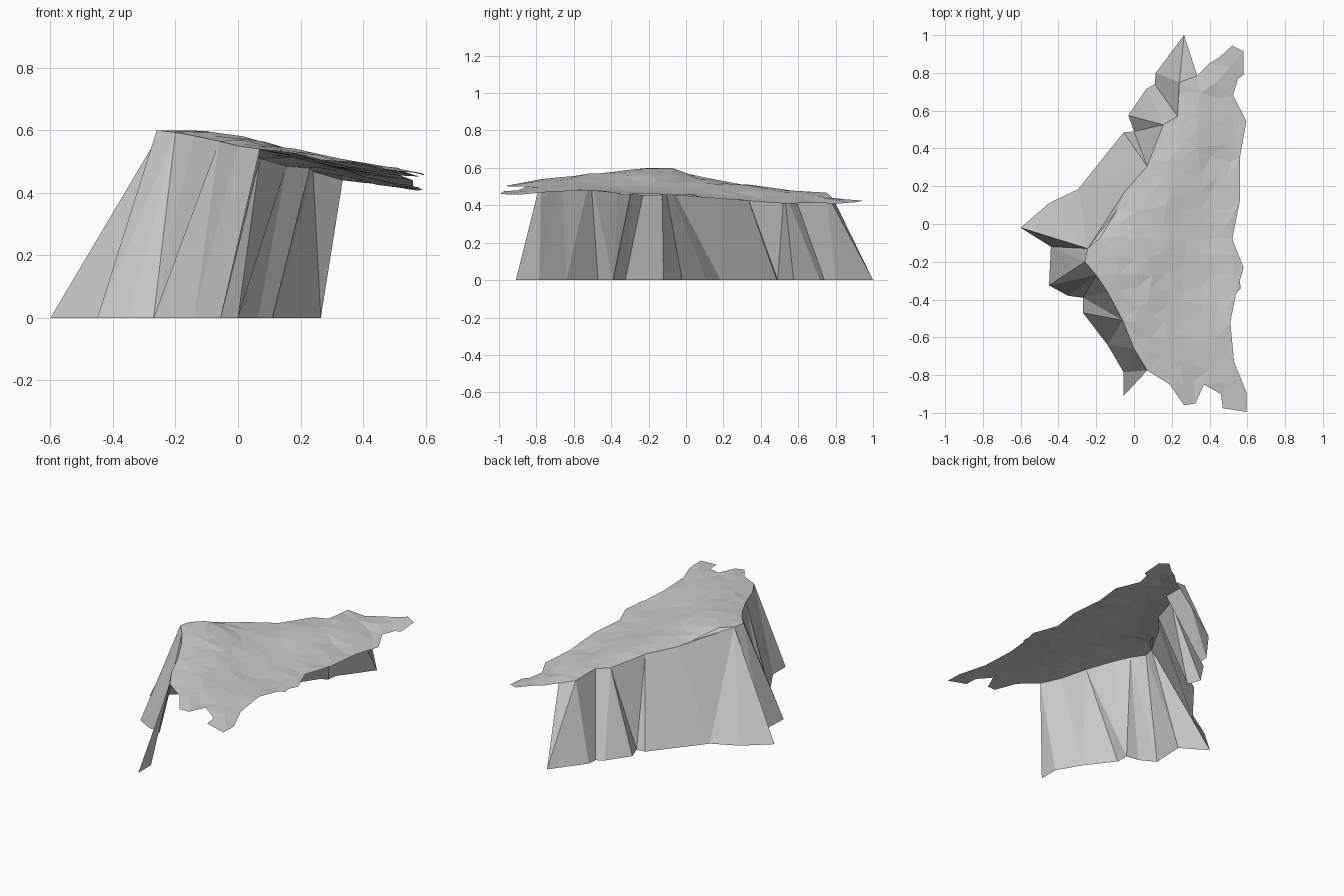
import bpy, bmesh, random
from mathutils import Vector
from mathutils.geometry import delaunay_2d_cdt

if "Cube" in bpy.data.objects:
    bpy.data.objects.remove(bpy.data.objects["Cube"])

random.seed(4)

# Cliff crest, south to north
ridge = [(.07, -.775, .54), (0, -.66, .55), (-.06, -.51, .565), (-.14, -.36, .582),
         (-.20, -.27, .593), (-.26, -.20, .60), (-.245, -.13, .598), (-.05, .17, .535),
         (.07, .305, .51), (.155, .525, .485), (.23, .57, .478), (.24, .75, .468),
         (.335, .785, .44)]

# Ragged outer edge of the plateau, north round to south
coast = [(.40, .85, .432), (.45, .88, .43), (.52, .945, .425), (.58, .915, .417),
         (.58, .79, .407), (.55, .77, .41), (.525, .68, .415), (.595, .545, .408),
         (.56, .35, .422), (.56, .12, .44), (.52, -.08, .455), (.58, -.23, .452),
         (.56, -.30, .458), (.565, -.34, .455), (.54, -.37, .465), (.51, -.52, .48),
         (.53, -.73, .472), (.595, -.89, .457), (.595, -.995, .46), (.47, -.975, .475),
         (.46, -.90, .48), (.37, -.85, .50), (.325, -.95, .50), (.265, -.96, .505),
         (.19, -.85, .525)]

# Foot of the cliff on the ground, south to north
foot = [(-.055, -.91), (-.055, -.785), (-.14, -.64), (-.27, -.47), (-.27, -.39),
        (-.35, -.38), (-.45, -.325), (-.44, -.12), (-.6, -.02), (-.45, .11),
        (-.295, .185), (-.055, .485), (0, .49), (-.03, .575), (.065, .715),
        (.11, .74), (.115, .80), (.265, 1.0)]

# Order in which the wall triangles step along foot (F) and ridge (R)
steps = "FRFRFFRRFFRFRFFFRRFFRFFRFRFFR"


def make_object(name, bm):
    mesh = bpy.data.meshes.new(name)
    bm.to_mesh(mesh)
    bm.free()
    obj = bpy.data.objects.new(name, mesh)
    bpy.context.collection.objects.link(obj)
    return obj


# Plateau: outline filled with a gently uneven triangulated surface
outline = [Vector(p) for p in ridge + coast]


def inside(x, y):
    hit = False
    for a, b in zip(outline, outline[1:] + outline[:1]):
        if (a.y > y) != (b.y > y) and x < a.x + (y - a.y) * (b.x - a.x) / (b.y - a.y):
            hit = not hit
    return hit


points = list(outline)
for i in range(-3, 8):
    for j in range(-11, 12):
        x = i * .085 + random.uniform(-.02, .02)
        y = j * .085 + random.uniform(-.02, .02)
        dist = [((x - p.x) ** 2 + (y - p.y) ** 2) ** .5 for p in outline]
        near = min(dist)
        if near > .04 and inside(x, y):
            weights = [1 / d ** 3 for d in dist]
            z = sum(w * p.z for w, p in zip(weights, outline)) / sum(weights)
            z += min(near, .2) * .07 + random.uniform(-.003, .003)
            points.append(Vector((x, y, z)))

n = len(outline)
_, _, faces, *_ = delaunay_2d_cdt([p.xy for p in points],
                                  [(i, (i + 1) % n) for i in range(n)], [], 1, 1e-6)
bm = bmesh.new()
verts = [bm.verts.new(p) for p in points]
for f in faces:
    bm.faces.new([verts[i] for i in f])
for f in bm.faces:
    f.normal_update()
    if f.normal.z < 0:
        f.normal_flip()
make_object("plateau_top", bm)

# Cliff wall: folded strip between crest and foot
bm = bmesh.new()
top = [bm.verts.new(p) for p in ridge]
base = [bm.verts.new((x, y, 0)) for x, y in foot]
r = f = 0
for s in steps:
    if s == "F":
        bm.faces.new((top[r], base[f + 1], base[f]))
        f += 1
    else:
        bm.faces.new((top[r], top[r + 1], base[f]))
        r += 1
for face in bm.faces:
    face.normal_update()
bmesh.ops.recalc_face_normals(bm, faces=bm.faces)
if sum(face.normal.x for face in bm.faces) > 0:
    bmesh.ops.reverse_faces(bm, faces=bm.faces)
make_object("cliff_wall", bm)
